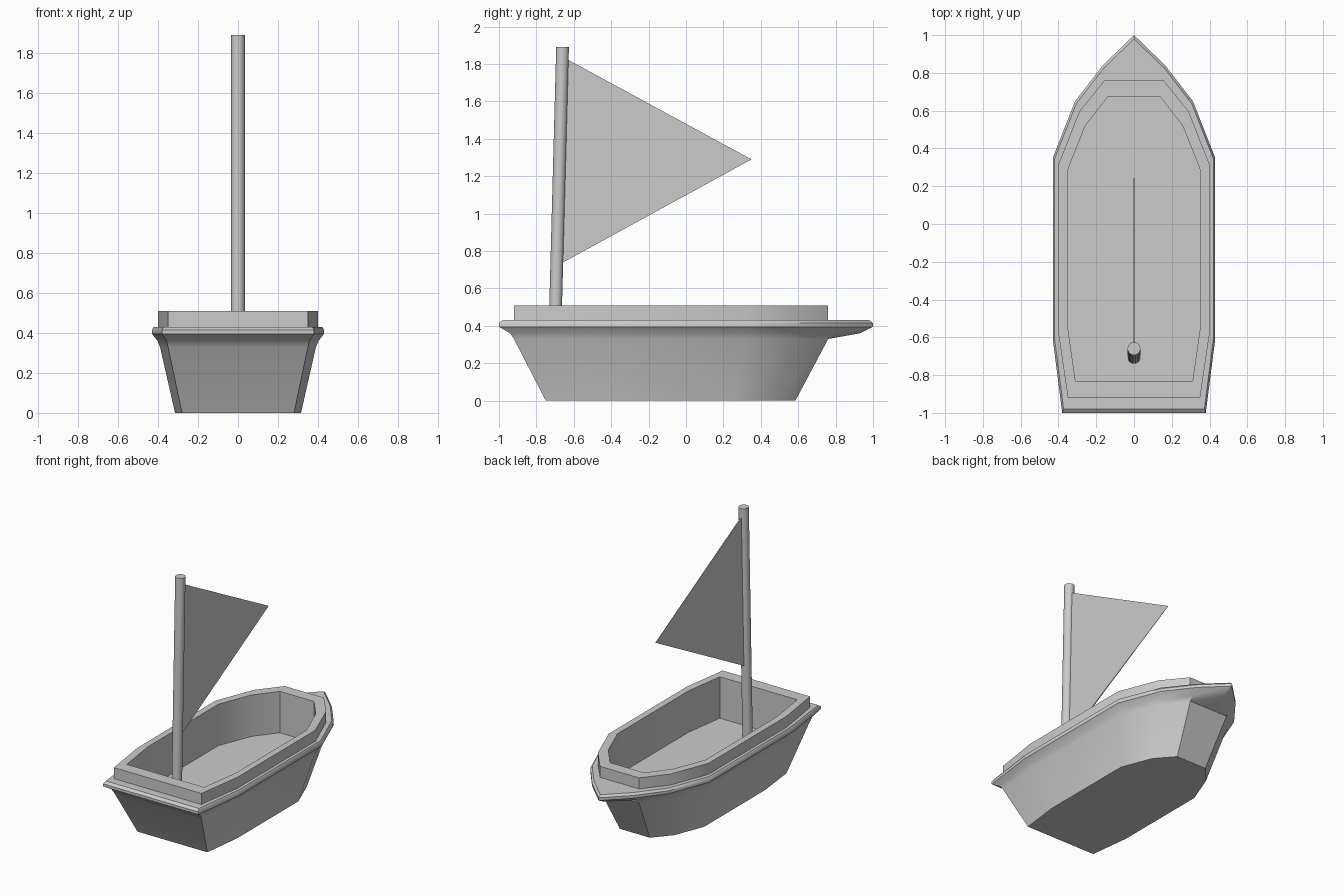
import bpy, bmesh
from mathutils import Vector

if "Cube" in bpy.data.objects:
    bpy.data.objects.remove(bpy.data.objects["Cube"])


def make_object(name, bm, smooth=None):
    bmesh.ops.recalc_face_normals(bm, faces=bm.faces)
    mesh = bpy.data.meshes.new(name)
    bm.to_mesh(mesh)
    bm.free()
    obj = bpy.data.objects.new(name, mesh)
    bpy.context.collection.objects.link(obj)
    if smooth is not None:
        bpy.ops.object.select_all(action='DESELECT')
        obj.select_set(True)
        bpy.context.view_layer.objects.active = obj
        bpy.ops.object.shade_smooth_by_angle(angle=smooth)
    return obj


# Half outlines from stern to bow tip (x, y)
bottom = [(0.28, -0.75), (0.315, -0.46), (0.315, 0.24), (0.23, 0.46), (0.12, 0.585), (0, 0.585)]
shoulder = [(0.35, -0.92), (0.39, -0.58), (0.39, 0.32), (0.285, 0.595), (0.155, 0.76), (0, 0.76)]
flare = [(0.357, -0.94), (0.403, -0.59), (0.403, 0.33), (0.292, 0.61), (0.158, 0.785), (0, 0.93)]
rim = [(0.38, -1.0), (0.43, -0.61), (0.43, 0.35), (0.312, 0.65), (0.165, 0.84), (0, 1.0)]
rim_top = [(x * 0.98, y * 0.98) for x, y in rim]
coaming = [(0.35, -0.92), (0.40, -0.58), (0.40, 0.315), (0.29, 0.595), (0.157, 0.76), (0, 0.76)]
inside = [(0.31, -0.83), (0.353, -0.53), (0.353, 0.28), (0.258, 0.52), (0.137, 0.675), (0, 0.675)]

# Hull, rim, coaming and cockpit lofted as one shell
bm = bmesh.new()
rings = []
for outline, z in [(bottom, 0), (shoulder, 0.33), (flare, 0.36), (rim, 0.395), (rim, 0.415),
                   (rim_top, 0.43), (coaming, 0.43), (coaming, 0.51), (inside, 0.51), (inside, 0.21)]:
    loop = outline + [(-x, y) for x, y in reversed(outline[:-1])]
    rings.append([bm.verts.new((x, y, z)) for x, y in loop])
for a, b in zip(rings, rings[1:]):
    for i in range(len(a)):
        j = (i + 1) % len(a)
        bm.faces.new((a[i], a[j], b[j], b[i]))
bm.faces.new(rings[0])
bm.faces.new(rings[-1])
make_object("boat_hull", bm, 0.6)

# Slightly raked mast standing on the cockpit floor
foot, head = Vector((0, -0.705, 0.205)), Vector((0, -0.66, 1.89))
bm = bmesh.new()
bmesh.ops.create_cone(bm, cap_ends=True, segments=20, radius1=0.034, radius2=0.034, depth=head.z - foot.z)
for v in bm.verts:
    v.co += head if v.co.z > 0 else foot
    v.co.z = head.z if v.co.z > 1 else foot.z
make_object("mast", bm, 0.6)

# Triangular sail, thinning towards its tip
bm = bmesh.new()
sides = []
for s in (-1, 1):
    sides.append([bm.verts.new((s * t, y, z)) for t, y, z in
                  [(0.004, -0.635, 1.825), (0.001, 0.35, 1.29), (0.004, -0.665, 0.735)]])
    bm.faces.new(sides[-1])
for i in range(3):
    j = (i + 1) % 3
    bm.faces.new((sides[0][i], sides[0][j], sides[1][j], sides[1][i]))
make_object("sail", bm)
